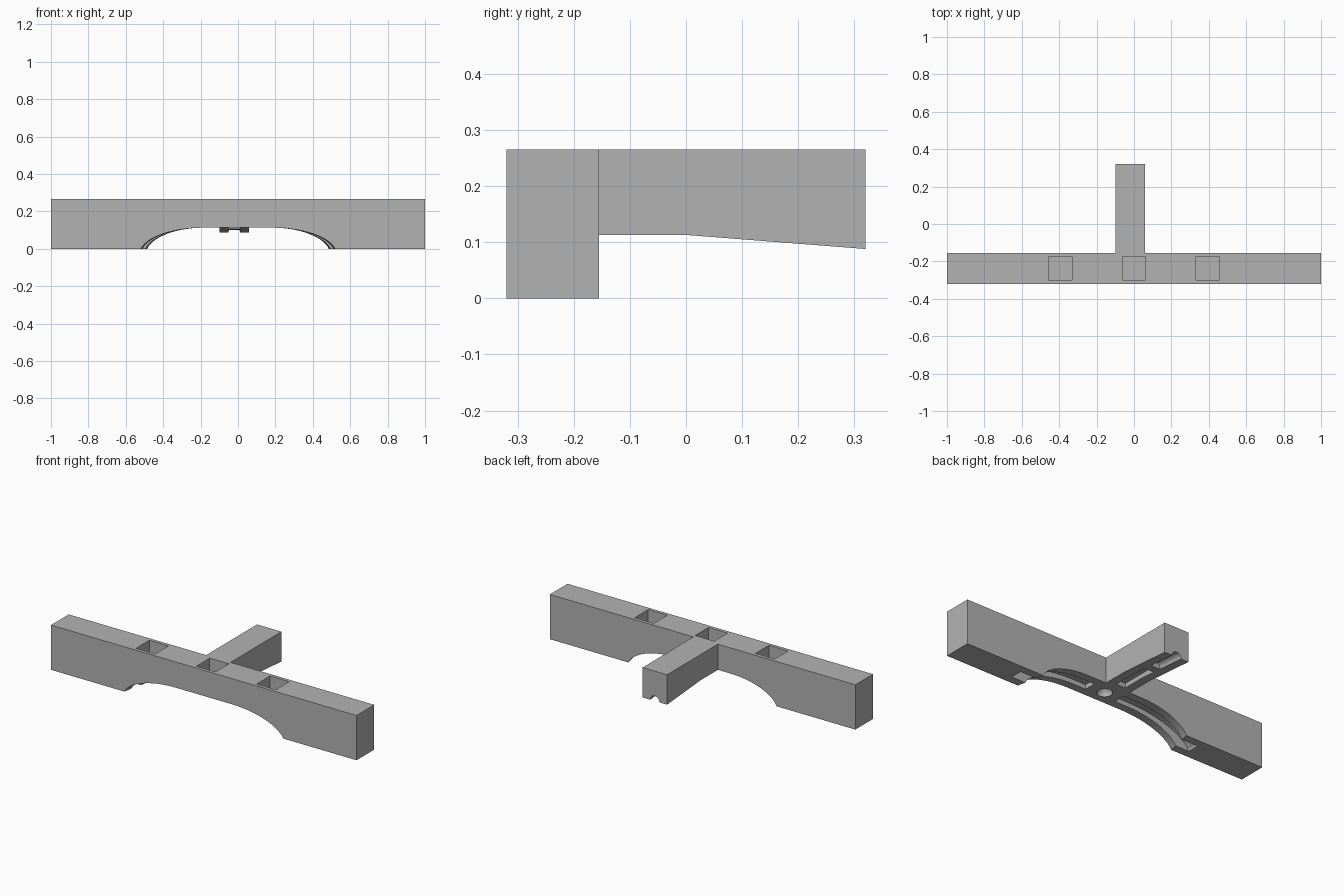
import bpy, bmesh, math
from mathutils import Matrix, Vector

default = bpy.data.objects.get("Cube")
if default:
    bpy.data.objects.remove(default, do_unlink=True)

gray = bpy.data.materials.new("plain gray")
gray.use_nodes = True
gray.diffuse_color = (0.45, 0.45, 0.45, 1)
gray.node_tree.nodes["Principled BSDF"].inputs["Base Color"].default_value = gray.diffuse_color

TOP, FRONT, BACK, END = 0.265, -0.32, -0.155, 0.32
MID = (FRONT + BACK) / 2
STEM_X = -0.02
CROWN = 0.113


def make(name, bm):
    bmesh.ops.recalc_face_normals(bm, faces=bm.faces)
    mesh = bpy.data.meshes.new(name)
    bm.to_mesh(mesh)
    bm.free()
    mesh.materials.append(gray)
    ob = bpy.data.objects.new(name, mesh)
    bpy.context.collection.objects.link(ob)
    return ob


def loft(name, first, second):
    """Solid between two matching outlines."""
    bm = bmesh.new()
    a = [bm.verts.new(p) for p in first]
    b = [bm.verts.new(p) for p in second]
    bm.faces.new(a)
    bm.faces.new(b)
    for i in range(len(a)):
        j = (i + 1) % len(a)
        bm.faces.new((a[i], a[j], b[j], b[i]))
    return make(name, bm)


def box(name, x, y, z):
    ring = [(x[0], y[0]), (x[1], y[0]), (x[1], y[1]), (x[0], y[1])]
    return loft(name, [(*p, z[0]) for p in ring], [(*p, z[1]) for p in ring])


def half_arch(half, crown, start, steps=14):
    """Points (x, z) from the crown out to the foot of the arch."""
    flat, drop = 0.18, 0.03
    foot = math.acos(drop / (crown + drop))
    a = (half - flat) / math.sin(foot)
    pts = [(start, crown)]
    for i in range(steps + 1):
        t = foot * i / steps
        pts.append((flat + a * math.sin(t), (crown + drop) * math.cos(t) - drop))
    return pts


def boolean(target, tool, operation):
    mod = target.modifiers.new("cut", "BOOLEAN")
    mod.operation, mod.object, mod.solver = operation, tool, "EXACT"
    tool.hide_render = True
    graph = bpy.context.evaluated_depsgraph_get()
    result = bpy.data.meshes.new_from_object(target.evaluated_get(graph))
    target.modifiers.clear()
    target.data = result
    bpy.data.objects.remove(tool, do_unlink=True)


# Crossbar with an arch that narrows slightly toward the back
body = box("t_shaped_bracket", (-1, 1), (FRONT, BACK), (0, TOP))


def arch_outline(half, y):
    right = half_arch(half, CROWN, 0)
    left = [(-x, z) for x, z in right[:0:-1]]
    pts = left + right[1:]
    return [(x, y, z) for x, z in pts] + [(half, y, -0.1), (-half, y, -0.1)]


boolean(body, loft("arch_cutter", arch_outline(0.522, FRONT - 0.01),
                   arch_outline(0.483, BACK + 0.01)), "DIFFERENCE")

# Stem with a sloping underside
profile = [(BACK - 0.01, TOP), (END, TOP), (END, 0.088), (0, CROWN), (BACK - 0.01, CROWN)]
boolean(body, loft("stem", [(STEM_X - 0.08, y, z) for y, z in profile],
                   [(STEM_X + 0.08, y, z) for y, z in profile]), "UNION")

# Square pockets in the top
for x in (-0.395, 0, 0.395):
    boolean(body, box("pocket_cutter", (x - 0.0625, x + 0.0625),
                      (MID - 0.0625, MID + 0.0625), (TOP - 0.1, TOP + 0.1)), "DIFFERENCE")

# Grooves following the arch on both sides
for side in (-1, 1):
    outline = half_arch(0.6, CROWN + 0.027, 0.1) + [(0.6, -0.1), (0.1, -0.1)]
    boolean(body, loft("groove_cutter", [(side * x, MID - 0.035, z) for x, z in outline],
                       [(side * x, MID + 0.035, z) for x, z in outline]), "DIFFERENCE")

# Groove under the stem
boolean(body, box("stem_groove_cutter", (STEM_X - 0.03, STEM_X + 0.03),
                  (-0.13, 0.1), (0.05, CROWN + 0.027)), "DIFFERENCE")

# Round socket under the middle
bm = bmesh.new()
bmesh.ops.create_uvsphere(bm, u_segments=32, v_segments=16, radius=0.042,
                          matrix=Matrix.Translation((0, MID, CROWN)))
boolean(body, make("socket_cutter", bm), "DIFFERENCE")

# Half-round channel at the tip of the stem
bm = bmesh.new()
tilt = Vector((0, 0.32, -0.025)).to_track_quat("Z", "Y").to_matrix().to_4x4()
bmesh.ops.create_cone(bm, cap_ends=True, segments=32, radius1=0.03, radius2=0.03, depth=0.3,
                      matrix=Matrix.Translation((STEM_X, 0.3, 0.09)) @ tilt)
boolean(body, make("channel_cutter", bm), "DIFFERENCE")

bpy.context.view_layer.objects.active = body
body.select_set(True)
bpy.ops.object.shade_smooth_by_angle(angle=math.radians(30))
